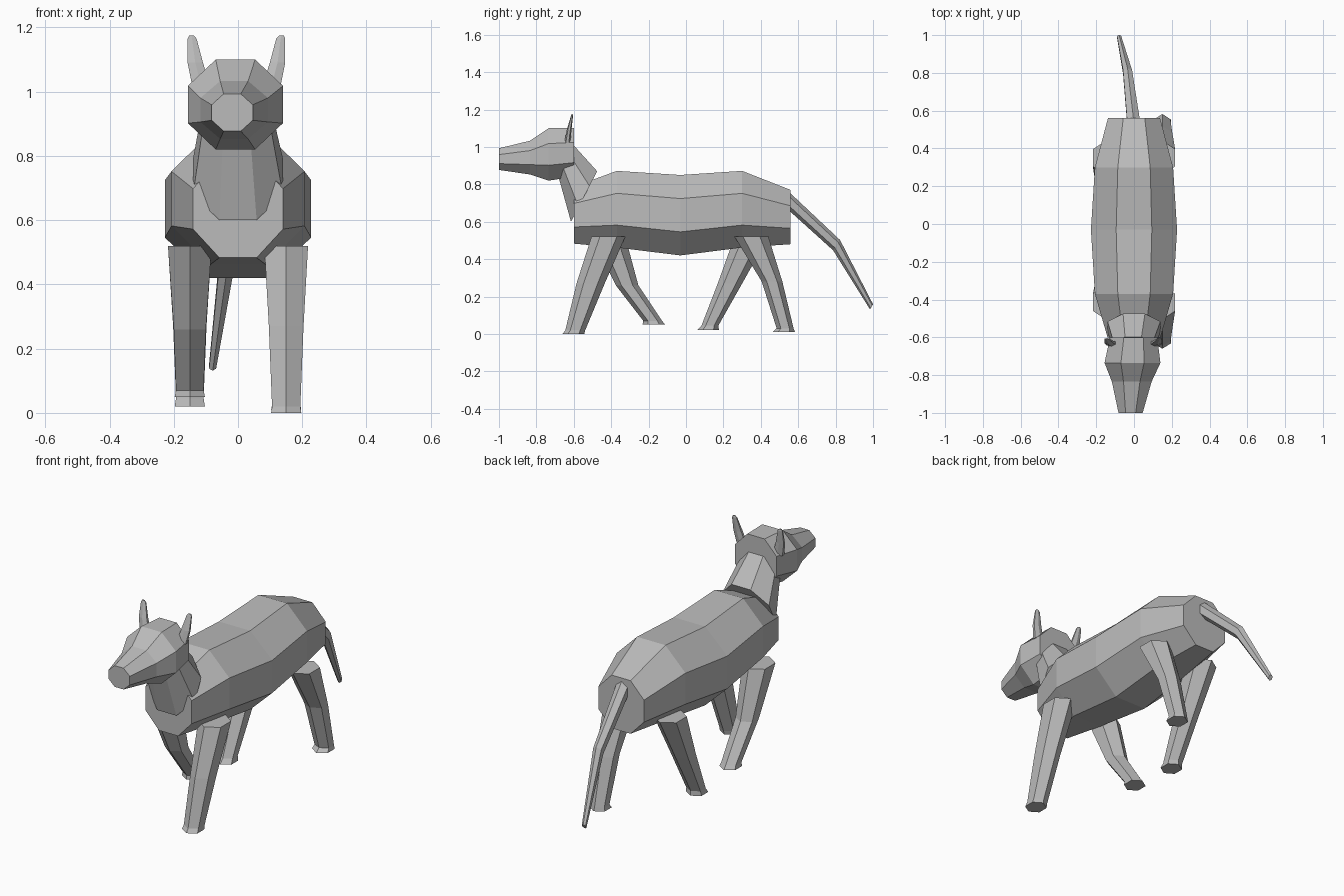
import bpy, bmesh, math
from mathutils import Vector

cube = bpy.data.objects.get("Cube")
if cube:
    bpy.data.objects.remove(cube, do_unlink=True)

grey = bpy.data.materials.new("plain_grey")
grey.use_nodes = True
COLOUR = (0.5, 0.5, 0.5, 1)
grey.diffuse_color = COLOUR
grey.node_tree.nodes["Principled BSDF"].inputs["Base Color"].default_value = COLOUR


def ring(centre, u, v, sides):
    """Polygon with flats at +-u; u and v are half-width vectors."""
    k = 1 / math.cos(math.pi / sides)
    out = []
    for i in range(sides):
        a = (i + 0.5) * math.tau / sides
        out.append(Vector(centre) + (Vector(u) * math.cos(a) + Vector(v) * math.sin(a)) * k)
    return out


def loft(name, rings):
    """Skin a list of rings and cap both ends."""
    bm = bmesh.new()
    loops = [[bm.verts.new(p) for p in r] for r in rings]
    for a, b in zip(loops, loops[1:]):
        for i in range(len(a)):
            j = (i + 1) % len(a)
            bm.faces.new((a[i], a[j], b[j], b[i]))
    bm.faces.new(loops[0])
    bm.faces.new(loops[-1])
    bmesh.ops.recalc_face_normals(bm, faces=bm.faces)
    mesh = bpy.data.meshes.new(name)
    bm.to_mesh(mesh)
    bm.free()
    mesh.materials.append(grey)
    obj = bpy.data.objects.new(name, mesh)
    bpy.context.collection.objects.link(obj)
    return obj


def upright(sections):
    """Octagons facing along y from (y, centre x, centre z, half x, half z)."""
    return [ring((x, y, z), (hx, 0, 0), (0, 0, hz), 8) for y, x, z, hx, hz in sections]


# Torso
loft("torso", upright([
    (-0.6, 0, 0.635, 0.14, 0.152),
    (-0.37, 0, 0.667, 0.207, 0.205),
    (-0.03, 0, 0.635, 0.228, 0.215),
    (0.3, 0, 0.667, 0.207, 0.205),
    (0.56, 0, 0.625, 0.138, 0.145)]))

# Head, turned slightly to one side
loft("head", upright([
    (-1.0, -0.018, 0.935, 0.064, 0.058),
    (-0.835, -0.012, 0.943, 0.105, 0.09),
    (-0.735, -0.008, 0.96, 0.148, 0.14),
    (-0.6, -0.002, 0.97, 0.125, 0.13)]))

# Neck, flaring into a tilted collar
loft("neck", [
    ring((-0.004, -0.64, 0.925), (0.105, 0, 0), (0, 0.043, 0.08), 8),
    ring((0, -0.545, 0.735), (0.14, 0, 0), (0, 0.07, 0.135), 8)])

# Ears
for side, name in ((1, "left_ear"), (-1, "right_ear")):
    loft(name, [ring((side * x - 0.005, y, z), (hx, 0, 0), (0, hy, 0), 6)
                for x, y, z, hx, hy in ((0.11, -0.635, 1.02, 0.028, 0.014),
                                        (0.128, -0.625, 1.09, 0.024, 0.011),
                                        (0.138, -0.61, 1.165, 0.014, 0.005),
                                        (0.14, -0.609, 1.175, 0.007, 0.003))])

# Tail
loft("tail", [
    ring((-0.003, 0.545, 0.715), (0.034, 0, 0), (0, 0.012, 0.032), 6),
    ring((-0.034, 0.805, 0.475), (0.024, 0, 0), (0, 0.016, 0.024), 6),
    ring((-0.079, 0.992, 0.145), (0.011, 0, 0), (0, 0.007, 0.012), 6)])

# Legs: hip, knee, ankle and sole as (y, z, half x, half y)
HIP = (0.068, 0.09)
legs = {
    "front_left_leg": (1, [(-0.415, 0.52, *HIP), (-0.51, 0.27, 0.054, 0.075),
                           (-0.592, 0.02, 0.044, 0.053), (-0.602, 0, 0.047, 0.058)]),
    "front_right_leg": (-1, [(-0.415, 0.52, *HIP), (-0.315, 0.26, 0.05, 0.06),
                             (-0.178, 0.07, 0.043, 0.05), (-0.172, 0.05, 0.047, 0.06)]),
    "back_left_leg": (1, [(0.35, 0.52, *HIP), (0.46, 0.28, 0.052, 0.055),
                          (0.53, 0.03, 0.043, 0.045), (0.522, 0.01, 0.047, 0.06)]),
    "back_right_leg": (-1, [(0.35, 0.52, *HIP), (0.235, 0.27, 0.052, 0.065),
                            (0.128, 0.045, 0.043, 0.045), (0.118, 0.02, 0.047, 0.058)]),
}
for name, (side, joints) in legs.items():
    loft(name, [ring((side * 0.15, y, z), (hx, 0, 0), (0, hy * 0.87, 0), 6)
                for y, z, hx, hy in joints])
